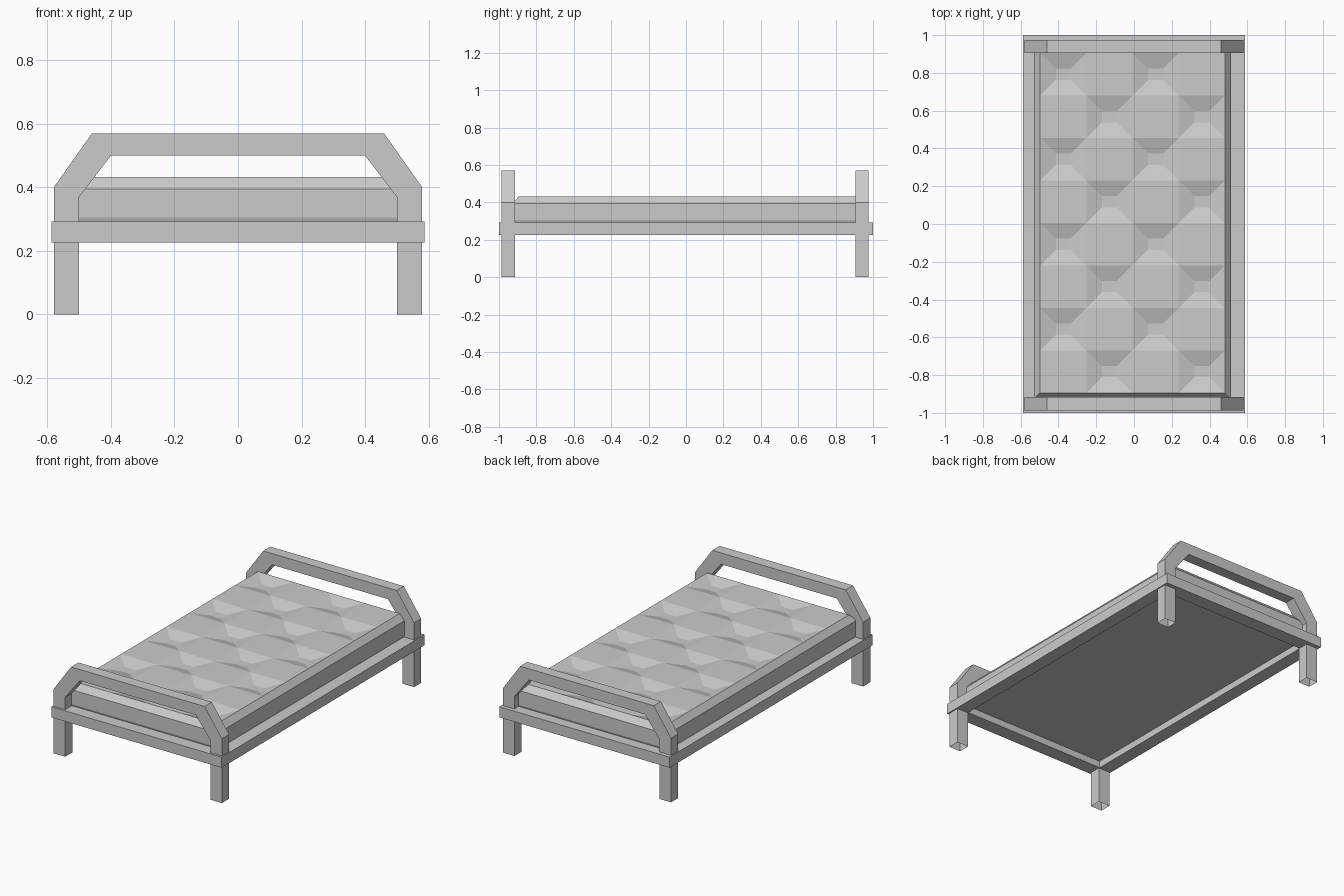
import bpy, bmesh

if "Cube" in bpy.data.objects:
    bpy.data.objects.remove(bpy.data.objects["Cube"])


def finish(bm, name):
    bmesh.ops.recalc_face_normals(bm, faces=bm.faces)
    me = bpy.data.meshes.new(name)
    bm.to_mesh(me)
    bm.free()
    ob = bpy.data.objects.new(name, me)
    bpy.context.collection.objects.link(ob)
    return ob


# End frames: chamfered arch with legs, open under the feet
def end_frame(name, y0, y1):
    half = [(0.5, 0), (0.58, 0), (0.58, 0.4), (0.46, 0.57)]
    inner = [(0.4, 0.5), (0.5, 0.37)]
    profile = (half + [(-x, z) for x, z in reversed(half)]
               + [(-x, z) for x, z in reversed(inner)] + inner)
    bm = bmesh.new()
    face = bm.faces.new([bm.verts.new((x, y0, z)) for x, z in profile])
    res = bmesh.ops.extrude_face_region(bm, geom=[face], use_keep_orig=True)
    verts = [g for g in res["geom"] if isinstance(g, bmesh.types.BMVert)]
    bmesh.ops.translate(bm, vec=(0, y1 - y0, 0), verts=verts)
    bmesh.ops.recalc_face_normals(bm, faces=bm.faces)
    feet = [f for f in bm.faces if all(v.co.z < 1e-5 for v in f.verts)]
    bmesh.ops.delete(bm, geom=feet, context='FACES_ONLY')
    return finish(bm, name)


end_frame("foot_end_frame", -0.987, -0.915)
end_frame("head_end_frame", 0.905, 0.975)


# Rectangular rail ring around the bed
bm = bmesh.new()
rings = []
for x, y, z in [(0.587, 1.0, 0.227), (0.587, 1.0, 0.293),
                (0.502, 0.91, 0.293), (0.502, 0.91, 0.227)]:
    rings.append([bm.verts.new((sx * x, sy * y, z))
                  for sx, sy in [(-1, -1), (1, -1), (1, 1), (-1, 1)]])
for i in range(4):
    a, b = rings[i], rings[(i + 1) % 4]
    for j in range(4):
        k = (j + 1) % 4
        bm.faces.new((a[j], a[k], b[k], b[j]))
finish(bm, "side_rails")


# Mattress: quilted top grid with alternating sunken cells
X0, X1, Y0, Y1, TOP = -0.497, 0.481, -0.894, 0.905, 0.432
NX, NY = 4, 8
bm = bmesh.new()
bmesh.ops.create_grid(bm, x_segments=NX, y_segments=NY, size=0.5)
for v in bm.verts:
    v.co = (X0 + (v.co.x + 0.5) * (X1 - X0),
            Y0 + (v.co.y + 0.5) * (Y1 - Y0), TOP)
dips = []
for f in bm.faces:
    c = f.calc_center_median()
    col = int((c.x - X0) / (X1 - X0) * NX)
    row = int((Y1 - c.y) / (Y1 - Y0) * NY)
    if (col + row) % 2 == 0:
        dips.append(f)
for f in dips:
    bmesh.ops.inset_region(bm, faces=[f], thickness=0.083,
                           use_boundary=True, use_even_offset=True)
    for v in f.verts:
        v.co.z = TOP - 0.025

# Mattress sides: border rings stepped outwards and down
edges = [e for e in bm.edges if e.is_boundary]
for off, z in [(0.032, 0.395), (0.032, 0.305), (0.02, 0.27)]:
    res = bmesh.ops.extrude_edge_only(bm, edges=edges)
    verts = [g for g in res["geom"] if isinstance(g, bmesh.types.BMVert)]
    edges = [g for g in res["geom"] if isinstance(g, bmesh.types.BMEdge)
             and g.is_boundary]
    mx = max(v.co.x for v in verts)
    nx = min(v.co.x for v in verts)
    my = max(v.co.y for v in verts)
    ny = min(v.co.y for v in verts)
    for v in verts:
        x, y = v.co.x, v.co.y
        if x > mx - 1e-4:
            v.co.x = X1 + off
        elif x < nx + 1e-4:
            v.co.x = X0 - off
        if y > my - 1e-4:
            v.co.y = Y1 + off
        elif y < ny + 1e-4:
            v.co.y = Y0 - off
        v.co.z = z
bmesh.ops.holes_fill(bm, edges=edges, sides=0)
finish(bm, "mattress")
